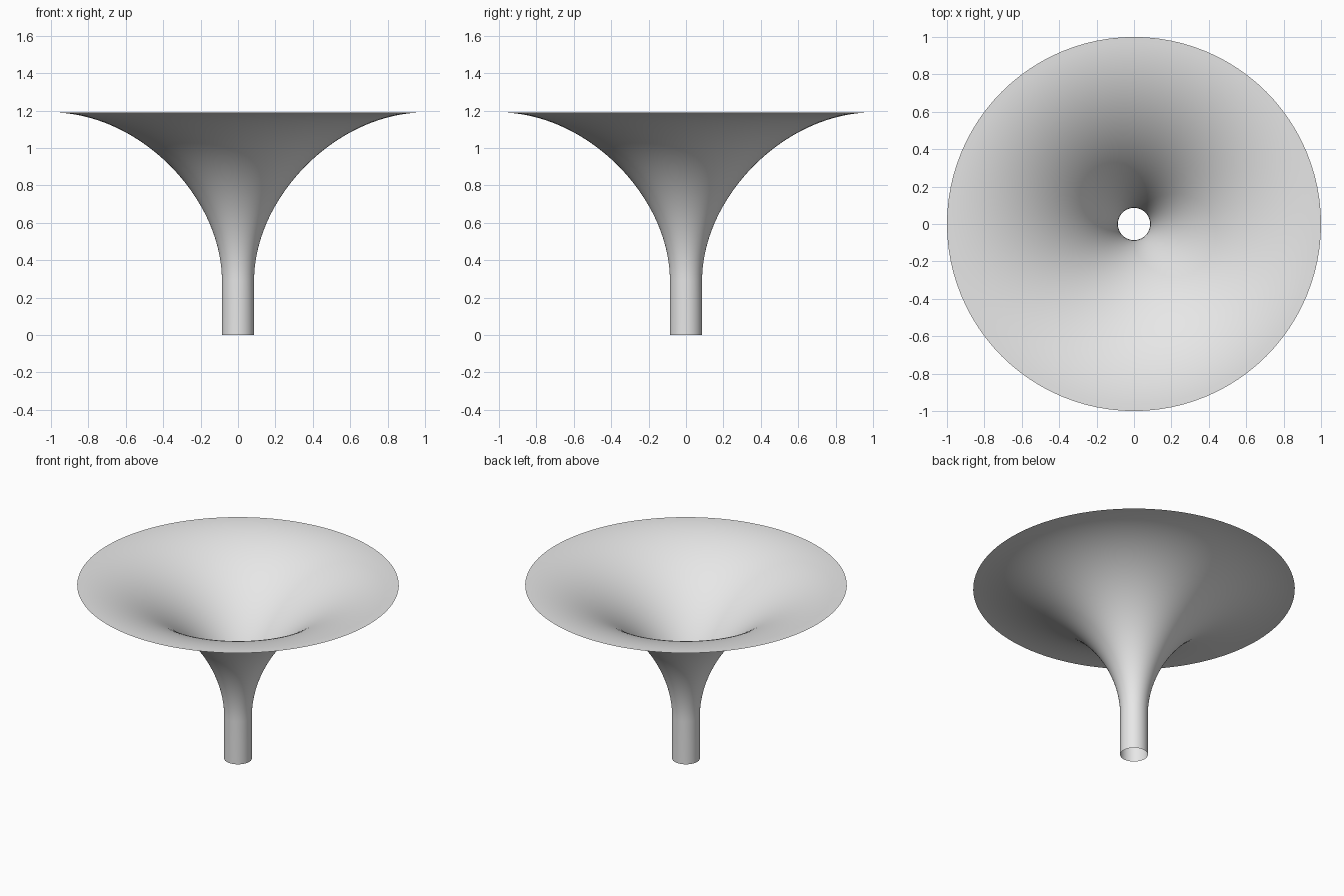
import bpy
import bmesh
import math
from mathutils import Vector
from mathutils.geometry import interpolate_bezier

SEGMENTS = 96
PIPE_RADIUS = 0.086
PIPE_TOP = 0.29
RIM_HEIGHT = 1.19

cube = bpy.data.objects.get("Cube")
if cube:
    bpy.data.objects.remove(cube, do_unlink=True)

# Plain grey material
grey = bpy.data.materials.new("light_grey")
grey.use_nodes = True
colour = (0.8, 0.8, 0.8, 1)
grey.diffuse_color = colour
grey.node_tree.nodes["Principled BSDF"].inputs["Base Color"].default_value = colour

# Profile: straight pipe flowing into a flared bell
flare = interpolate_bezier(
    Vector((PIPE_RADIUS, 0, PIPE_TOP)),
    Vector((PIPE_RADIUS, 0, PIPE_TOP + 0.45)),
    Vector((0.53, 0, RIM_HEIGHT)),
    Vector((1, 0, RIM_HEIGHT)),
    40,
)
profile = [Vector((PIPE_RADIUS, 0, 0))] + list(flare)

# Spin the profile into one thin open shell
bm = bmesh.new()
verts = [bm.verts.new(p) for p in profile]
edges = [bm.edges.new(pair) for pair in zip(verts, verts[1:])]
bmesh.ops.spin(bm, geom=verts + edges, cent=(0, 0, 0), axis=(0, 0, 1),
               angle=math.tau, steps=SEGMENTS, use_merge=True)
bmesh.ops.remove_doubles(bm, verts=bm.verts, dist=0.0001)
bmesh.ops.recalc_face_normals(bm, faces=bm.faces)

# Make the pipe face outward
wall = min(bm.faces, key=lambda f: f.calc_center_median().z)
centre = wall.calc_center_median()
if wall.normal.dot(Vector((centre.x, centre.y, 0))) < 0:
    bmesh.ops.reverse_faces(bm, faces=bm.faces)
for face in bm.faces:
    face.smooth = True

mesh = bpy.data.meshes.new("flared_funnel")
bm.to_mesh(mesh)
bm.free()
mesh.materials.append(grey)
funnel = bpy.data.objects.new("flared_funnel", mesh)
bpy.context.collection.objects.link(funnel)
